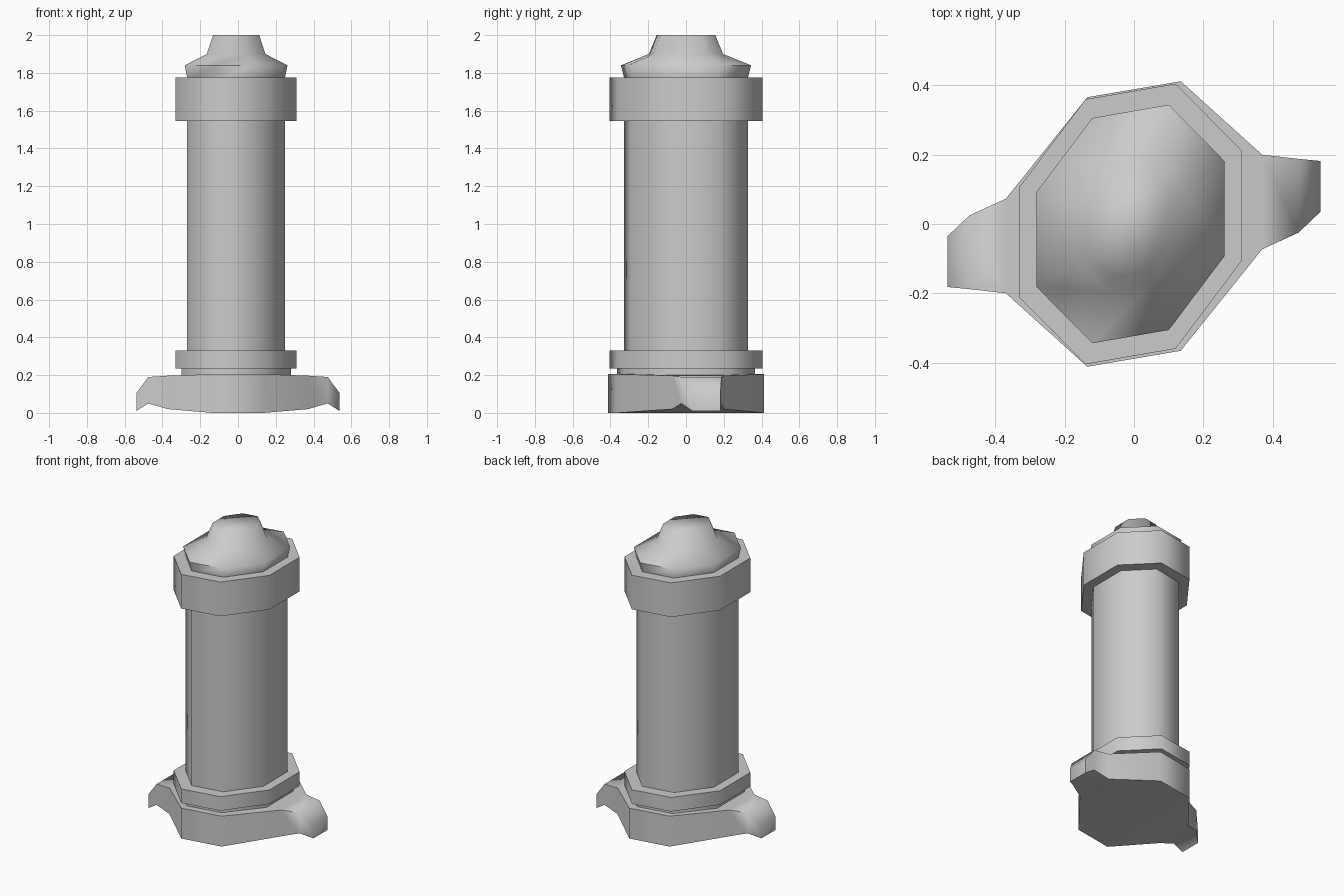
import bpy, bmesh, math

if "Cube" in bpy.data.objects:
    bpy.data.objects.remove(bpy.data.objects["Cube"])

# Skewed octagon cross-section: half the points, the rest by half-turn symmetry
HALF = [(0.32, -0.108), (0.32, 0.213), (0.13, 0.405), (-0.13, 0.36)]
OCT = HALF + [(-x, -y) for x, y in HALF]
CX = -0.01


def loft(name, rings, angle):
    """Skin closed rings of equal length, capping both ends."""
    bm = bmesh.new()
    loops = [[bm.verts.new(p) for p in ring] for ring in rings]
    n = len(loops[0])
    for a, b in zip(loops, loops[1:]):
        for i in range(n):
            j = (i + 1) % n
            bm.faces.new((a[i], a[j], b[j], b[i]))
    bm.faces.new(loops[0][::-1])
    bm.faces.new(loops[-1])
    bmesh.ops.recalc_face_normals(bm, faces=bm.faces)
    mesh = bpy.data.meshes.new(name)
    bm.to_mesh(mesh)
    bm.free()
    obj = bpy.data.objects.new(name, mesh)
    bpy.context.collection.objects.link(obj)
    bpy.ops.object.select_all(action='DESELECT')
    obj.select_set(True)
    bpy.context.view_layer.objects.active = obj
    bpy.ops.object.shade_smooth_by_angle(angle=math.radians(angle))
    return obj


def column(name, profile, angle=65):
    """Stack scaled octagons; profile is (scale, z)."""
    return loft(name, [[(CX + x * s, y * s, z) for x, y in OCT]
                       for s, z in profile], angle)


# Upright parts
column("neck", [(0.905, 0.18), (0.905, 0.26)])
column("lower_ring", [(1, 0.235), (1, 0.33)])
column("shaft", [(0.81, 0.30), (0.81, 1.58)])
column("upper_collar", [(1, 1.545), (1, 1.775)])
column("cap", [(0.80, 1.76), (0.85, 1.84), (0.484, 1.90), (0.383, 2.0)], 75)

# Base with two hooked feet: box sections along x (x, y low, y high, z low, z high)
right = [(0.135, -0.366, 0.412, 0.0, 0.205),
         (0.37, -0.073, 0.20, 0.02, 0.197),
         (0.475, -0.025, 0.188, 0.05, 0.19),
         (0.538, 0.035, 0.182, 0.01, 0.105)]
left = [(-x, -hi, -lo, zl, zh) for x, lo, hi, zl, zh in reversed(right)]
loft("footed_base", [[(x, lo, zl), (x, hi, zl), (x, hi, zh), (x, lo, zh)]
                     for x, lo, hi, zl, zh in left + right], 75)
